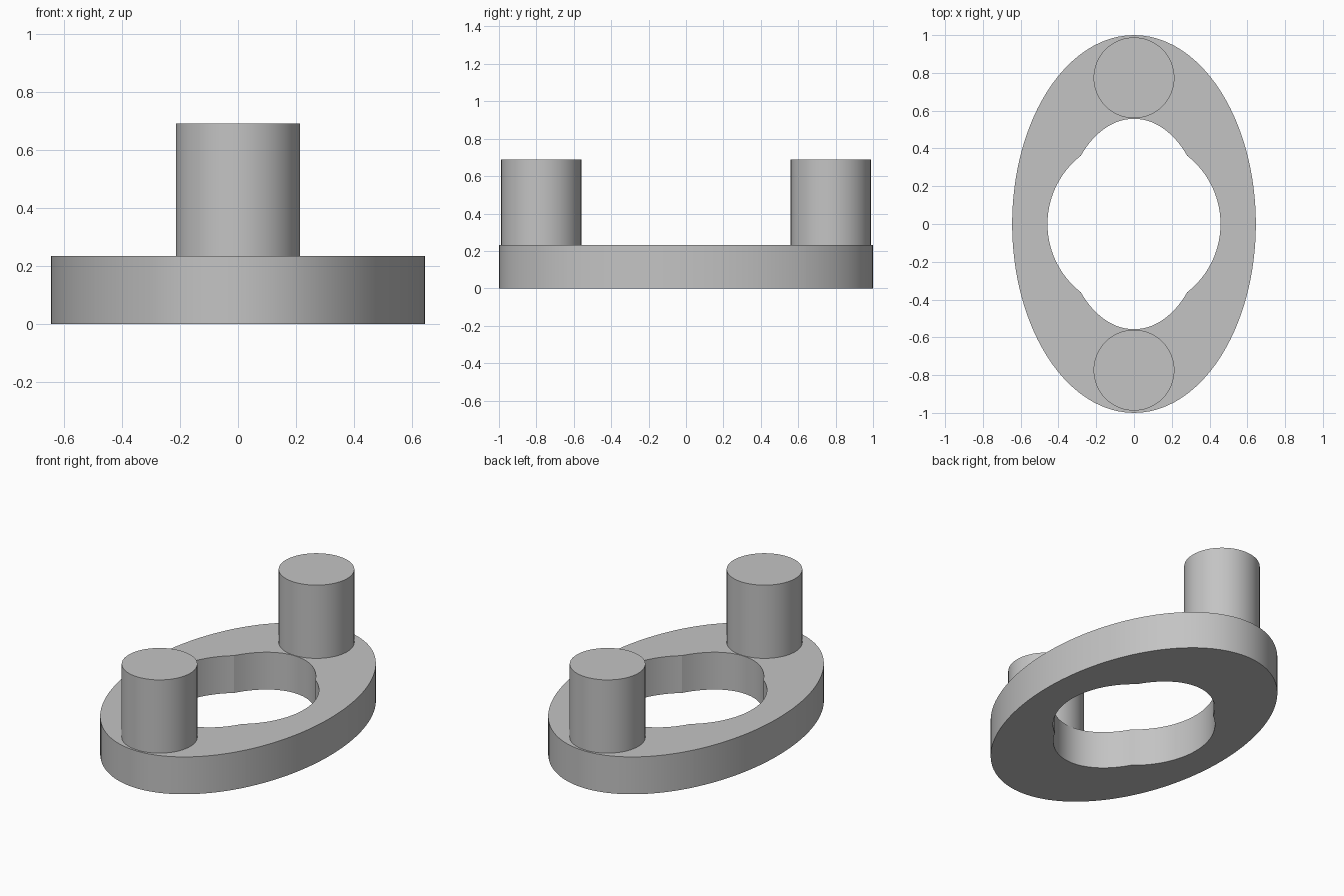
import bpy, bmesh, math

cube = bpy.data.objects.get("Cube")
if cube:
    bpy.data.objects.remove(cube, do_unlink=True)

PLATE_H, PEG_TOP, PEG_R, PEG_Y = 0.233, 0.69, 0.214, 0.774
OUTER_A, OUTER_B = 0.645, 1.0                  # outer oval half axes
HOLE_R, HOLE_A, HOLE_B = 0.458, 0.37, 0.557    # round hole joined with an oval one

grey = bpy.data.materials.new("plain_grey")
grey.use_nodes = True
colour = (0.55, 0.55, 0.55, 1)
grey.diffuse_color = colour
grey.node_tree.nodes["Principled BSDF"].inputs["Base Color"].default_value = colour


def oval_radius(t, a, b):
    return 1 / math.hypot(math.cos(t) / a, math.sin(t) / b)


def finish(obj, name, angle):
    obj.name = name
    obj.data.materials.clear()
    obj.data.materials.append(grey)
    bpy.ops.object.select_all(action='DESELECT')
    obj.select_set(True)
    bpy.context.view_layer.objects.active = obj
    bpy.ops.object.shade_smooth_by_angle(angle=math.radians(angle))


# Oval plate: directions include the four corners where the two holes meet
corner = math.asin(math.sqrt((HOLE_A**-2 - HOLE_R**-2) / (HOLE_A**-2 - HOLE_B**-2)))
steps = 144
angles = sorted([math.tau * i / steps for i in range(steps)]
                + [corner, math.pi - corner, math.pi + corner, math.tau - corner])
bm = bmesh.new()
rings = []
for t in angles:
    outer = oval_radius(t, OUTER_A, OUTER_B)
    inner = max(HOLE_R, oval_radius(t, HOLE_A, HOLE_B))
    section = [(outer, 0), (outer, PLATE_H), (inner, PLATE_H), (inner, 0)]
    rings.append([bm.verts.new((r * math.cos(t), r * math.sin(t), z)) for r, z in section])
for i, ring in enumerate(rings):
    following = rings[(i + 1) % len(rings)]
    for k in range(4):
        n = (k + 1) % 4
        bm.faces.new((ring[k], following[k], following[n], ring[n]))
bmesh.ops.recalc_face_normals(bm, faces=bm.faces)
mesh = bpy.data.meshes.new("oval_plate")
bm.to_mesh(mesh)
bm.free()
plate = bpy.data.objects.new("oval_plate", mesh)
bpy.context.collection.objects.link(plate)
finish(plate, "oval_plate", 15)

# Upright pegs at both ends
for name, side in (("front_peg", -1), ("back_peg", 1)):
    bpy.ops.mesh.primitive_cylinder_add(
        vertices=64, radius=PEG_R, depth=PEG_TOP - PLATE_H,
        location=(0, side * PEG_Y, (PEG_TOP + PLATE_H) / 2))
    finish(bpy.context.object, name, 30)
